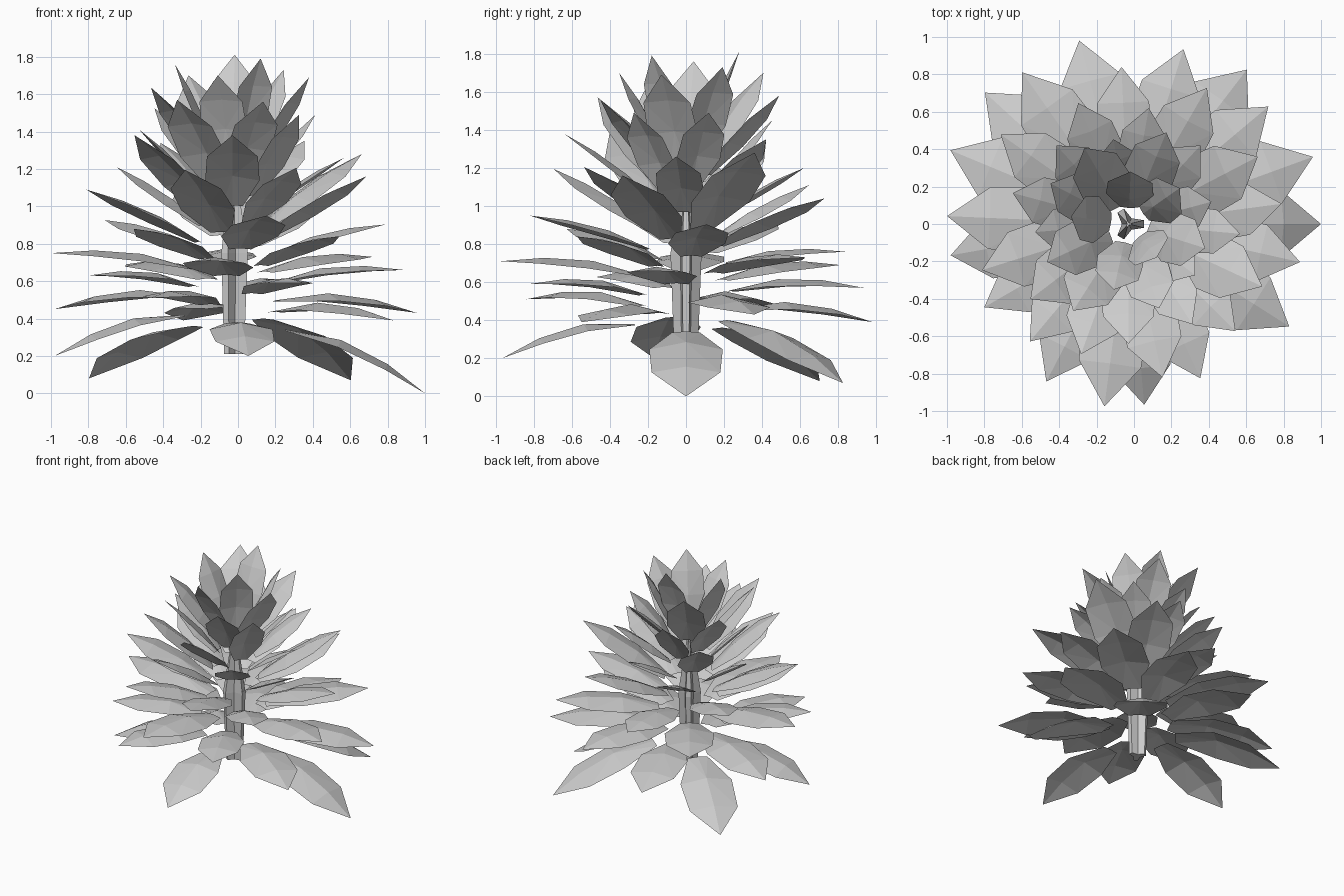
import bpy, bmesh, math
from mathutils import Vector

if "Cube" in bpy.data.objects:
    bpy.data.objects.remove(bpy.data.objects["Cube"])

CENTER = Vector((-0.03, 0, 0))
COUNT = 54
GOLDEN = math.radians(137.5)

# Leaf tip keys: leaf index, distance from stem axis, height
TIPS = [(0, 1.03, .0), (1, 1.04, .08), (2, .97, .20), (3, 1.04, .07), (4, .965, .20),
        (5, 1.02, .39), (6, 1.015, .39), (7, .95, .51), (8, 1.05, .43), (9, 1.03, .45),
        (10, .91, .59), (11, .98, .57), (12, .89, .63), (14, .99, .69), (17, .97, .75),
        (18, .81, .84), (19, .84, .76), (20, .82, .88), (23, .84, .95), (24, .84, 1.04),
        (25, .82, 1.09), (26, .79, 1.16), (27, .70, 1.11), (29, .78, 1.28), (30, .64, 1.21),
        (32, .63, 1.20), (33, .66, 1.38), (34, .60, 1.26), (35, .57, 1.34), (36, .64, 1.38),
        (37, .57, 1.35), (38, .50, 1.41), (39, .45, 1.49), (40, .46, 1.45), (41, .55, 1.57),
        (42, .46, 1.49), (44, .48, 1.56), (45, .53, 1.58), (47, .43, 1.69), (48, .47, 1.70),
        (49, .36, 1.70), (51, .31, 1.76), (52, .235, 1.79), (53, .28, 1.81)]


def tip_of(i):
    for a, b in zip(TIPS, TIPS[1:]):
        if a[0] <= i <= b[0]:
            f = (i - a[0]) / (b[0] - a[0])
            return a[1] + f * (b[1] - a[1]), a[2] + f * (b[2] - a[2])


def finish(bm, name):
    me = bpy.data.meshes.new(name)
    bm.to_mesh(me)
    bm.free()
    ob = bpy.data.objects.new(name, me)
    bpy.context.collection.objects.link(ob)
    return ob


# One folded, arched leaf: ridge down the middle, two wide stations, pointed tip
def add_leaf(bm, i):
    k = i / (COUNT - 1)
    ang = i * GOLDEN
    out = Vector((math.cos(ang), math.sin(ang), 0))
    side = Vector((-math.sin(ang), math.cos(ang), 0))
    r, z = tip_of(i)
    base_z = .335 + .0195 * min(i, 15) + .0178 * max(0, i - 15)
    base = CENTER + out * (.28 - .19 * k) + Vector((0, 0, base_z))
    tip = CENTER + out * r + Vector((0, 0, z))
    axis = tip - base
    length = axis.length
    up = axis.normalized().cross(side)
    arch = max(0, .035 * (1 - 2 * k))
    rows = []
    for t, w, bulge, fold in ((0, .09, 0, .008), (.36, .235, 1, .045), (.70, .22, .8, .035)):
        mid = base + axis * t + up * arch * bulge
        rows.append([bm.verts.new(mid - side * w * length),
                     bm.verts.new(mid + up * fold * length / .87),
                     bm.verts.new(mid + side * w * length)])
    end = bm.verts.new(tip)
    for a, b in zip(rows, rows[1:]):
        for j in (0, 1):
            bm.faces.new((a[j], b[j], b[j + 1], a[j + 1]))
    for j in (0, 1):
        bm.faces.new((rows[-1][j], end, rows[-1][j + 1]))


# Leaves in a golden-angle spiral
bm = bmesh.new()
for i in range(COUNT):
    add_leaf(bm, i)
bmesh.ops.triangulate(bm, faces=[f for f in bm.faces if len(f.verts) == 4])
for f in bm.faces:
    if f.normal.z < 0:
        f.normal_flip()
finish(bm, "leaves")

# Three-lobed stem tapering to a point
bm = bmesh.new()
rings = []
for z, s in ((.21, .75), (.75, 1), (1.2, .2)):
    ring = []
    for n in range(9):
        lobe, part = divmod(n, 3)
        a = math.radians(lobe * 120 + (-14, 14, 60)[part])
        rad = (.085, .085, .035)[part] * s
        ring.append(bm.verts.new(CENTER + Vector((rad * math.cos(a), rad * math.sin(a), z))))
    rings.append(ring)
for a, b in zip(rings, rings[1:]):
    for n in range(9):
        m = (n + 1) % 9
        bm.faces.new((a[n], a[m], b[m], b[n]))
bm.faces.new(rings[0][::-1])
bm.faces.new(rings[-1])
finish(bm, "stem")
